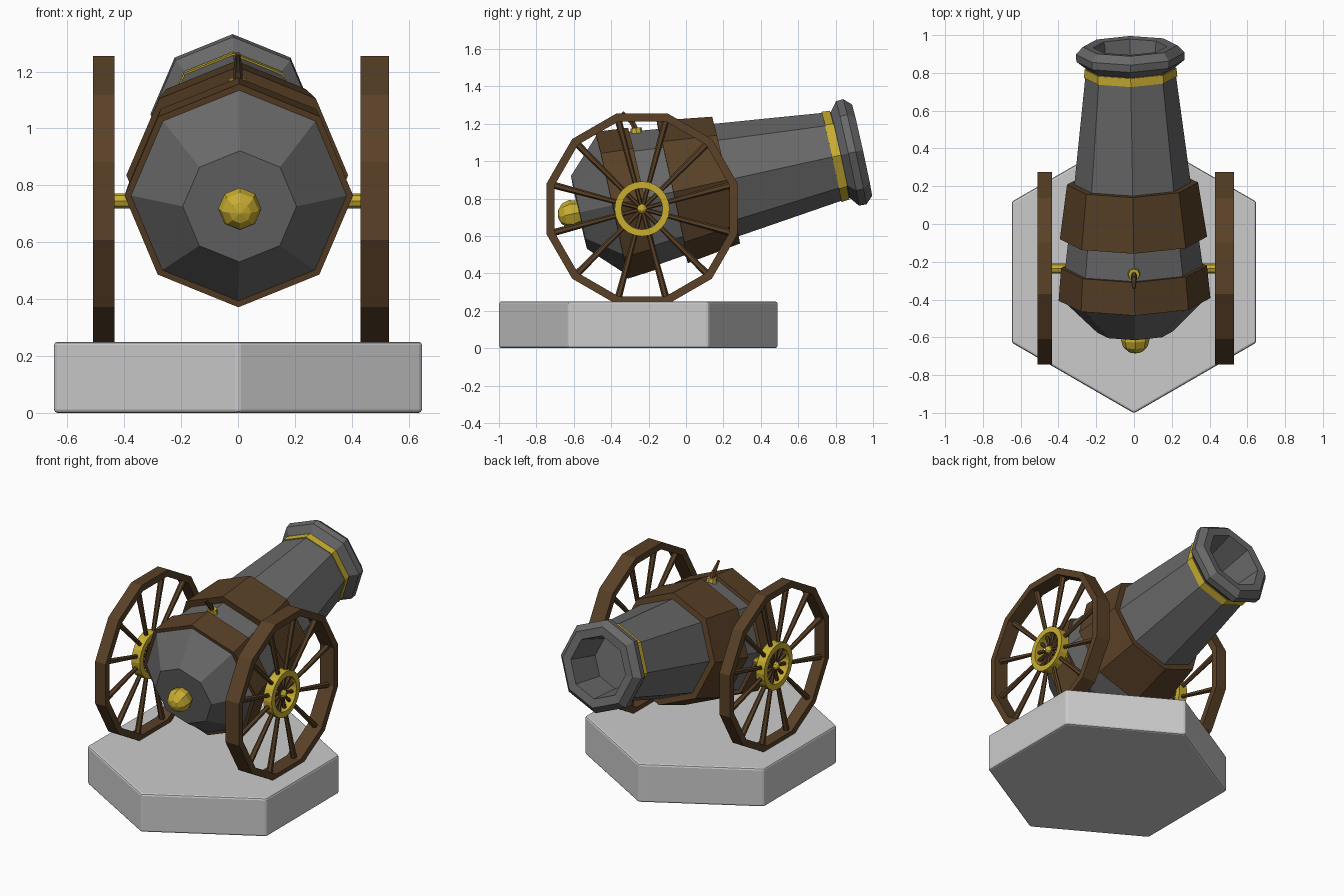
import bpy, bmesh
from math import sin, cos, pi, radians
from mathutils import Matrix, Vector

if "Cube" in bpy.data.objects:
    bpy.data.objects.remove(bpy.data.objects["Cube"])


def material(name, rgb):
    m = bpy.data.materials.new(name)
    m.diffuse_color = (*rgb, 1)
    m.use_nodes = True
    m.node_tree.nodes["Principled BSDF"].inputs["Base Color"].default_value = m.diffuse_color
    return m


IRON = material("iron", (0.14, 0.14, 0.14))
WOOD = material("wood", (0.10, 0.052, 0.02))
GOLD = material("brass", (0.58, 0.42, 0.03))


def finish(name, bm, mat, matrix=None):
    bmesh.ops.recalc_face_normals(bm, faces=bm.faces)
    if matrix:
        bm.transform(matrix)
    me = bpy.data.meshes.new(name)
    bm.to_mesh(me)
    bm.free()
    ob = bpy.data.objects.new(name, me)
    bpy.context.collection.objects.link(ob)
    if mat:
        me.materials.append(mat)
    return ob


def lathe(name, profile, sides, mat, matrix=None, closed=False, turn=0.0):
    """Turn (height, radius) points round local z; open ends are capped."""
    bm = bmesh.new()
    rings = []
    for h, r in profile:
        angles = [turn + 2 * pi * i / sides for i in range(sides)]
        rings.append([bm.verts.new((r * cos(a), r * sin(a), h)) for a in angles])
    pairs = list(zip(rings, rings[1:]))
    if closed:
        pairs.append((rings[-1], rings[0]))
    else:
        bm.faces.new(rings[0])
        bm.faces.new(rings[-1])
    for a, b in pairs:
        for i in range(sides):
            j = (i + 1) % sides
            bm.faces.new((a[i], a[j], b[j], b[i]))
    return finish(name, bm, mat, matrix)


def rod(name, start, end, r1, r2, sides, mat):
    start, d = Vector(start), Vector(end) - Vector(start)
    m = Matrix.Translation(start) @ d.to_track_quat('Z', 'Y').to_matrix().to_4x4()
    return lathe(name, [(0, r1), (d.length, r2)], sides, mat, m)


def ball(name, radius, mat, matrix):
    bm = bmesh.new()
    bmesh.ops.create_uvsphere(bm, u_segments=8, v_segments=6, radius=radius)
    return finish(name, bm, mat, matrix)


# Hexagonal plinth with a small soft bevel
base = lathe("plinth", [(0, 0.747), (0.25, 0.747)], 6, None,
             Matrix.Translation((0, -0.255, 0)), turn=pi / 2)
bev = base.modifiers.new("bevel", 'BEVEL')
bev.width, bev.segments = 0.012, 2

# Barrel, tilted up with its axis along local z
TILT = (Matrix.Translation((0, -0.235, 0.80)) @ Matrix.Rotation(radians(1), 4, 'Z')
        @ Matrix.Rotation(radians(12.4 - 90), 4, 'X'))
lathe("barrel", [(-0.345, 0.20), (-0.165, 0.382), (0.0, 0.365), (0.46, 0.308),
                 (1.085, 0.235), (1.125, 0.286), (1.165, 0.288), (1.205, 0.25),
                 (1.20, 0.195), (0.98, 0.165)], 8, IRON, TILT)


# Bands wrapped round the barrel
def band(name, t0, r0, t1, r1, mat, depth):
    lathe(name, [(t0, r0), (t1, r1), (t1, r1 - depth), (t0, r0 - depth)],
          8, mat, TILT, closed=True)


band("rear_wood_band", -0.168, 0.402, 0.008, 0.386, WOOD, 0.06)
band("front_wood_band", 0.165, 0.390, 0.46, 0.347, WOOD, 0.06)
band("muzzle_band", 1.037, 0.247, 1.082, 0.243, GOLD, 0.03)
ball("breech_knob", 0.076, GOLD, TILT @ Matrix.Translation((0, 0, -0.385)))

# Fuse and its brass collar
rod("fuse_collar", (0, -0.262, 1.13), (0, -0.268, 1.178), 0.036, 0.03, 8, GOLD)
rod("fuse_lower", (0, -0.265, 1.16), (0, -0.29, 1.215), 0.017, 0.016, 6, WOOD)
rod("fuse_upper", (0, -0.287, 1.205), (0, -0.34, 1.262), 0.016, 0.008, 6, WOOD)

# Axle
AY, AZ = -0.235, 0.745
rod("axle", (-0.46, AY, AZ), (0.47, AY, AZ), 0.026, 0.026, 8, GOLD)

# Wheels: rim, spokes, hub ring and cap; local z points outward along x
for side, cx, half in (("left", -0.4725, 0.038), ("right", 0.48, 0.05)):
    sgn = 1 if cx > 0 else -1
    W = Matrix.Translation((cx, AY, AZ)) @ Matrix.Rotation(sgn * pi / 2, 4, 'Y')
    ro, ri = 0.51 / cos(pi / 12), 0.468 / cos(pi / 12)
    lathe(side + "_rim", [(-half, ro), (half, ro), (half, ri), (-half, ri)],
          12, WOOD, W, closed=True, turn=pi / 12)
    lathe(side + "_hub_ring", [(-0.03, 0.147), (0.03, 0.147), (0.03, 0.11), (-0.03, 0.11)],
          24, GOLD, W, closed=True)
    ball(side + "_hub_cap", 0.027, GOLD, W @ Matrix.Translation((0, 0, 0.008)))
    bm = bmesh.new()
    for k in range(12):
        spoke = (Matrix.Rotation(pi / 12 + k * pi / 6, 4, 'Z')
                 @ Matrix.Translation((0.255, 0, 0)) @ Matrix.Rotation(pi / 2, 4, 'Y'))
        bmesh.ops.create_cone(bm, cap_ends=True, segments=6, radius1=0.011,
                              radius2=0.019, depth=0.48, matrix=spoke)
    finish(side + "_spokes", bm, WOOD, W)
